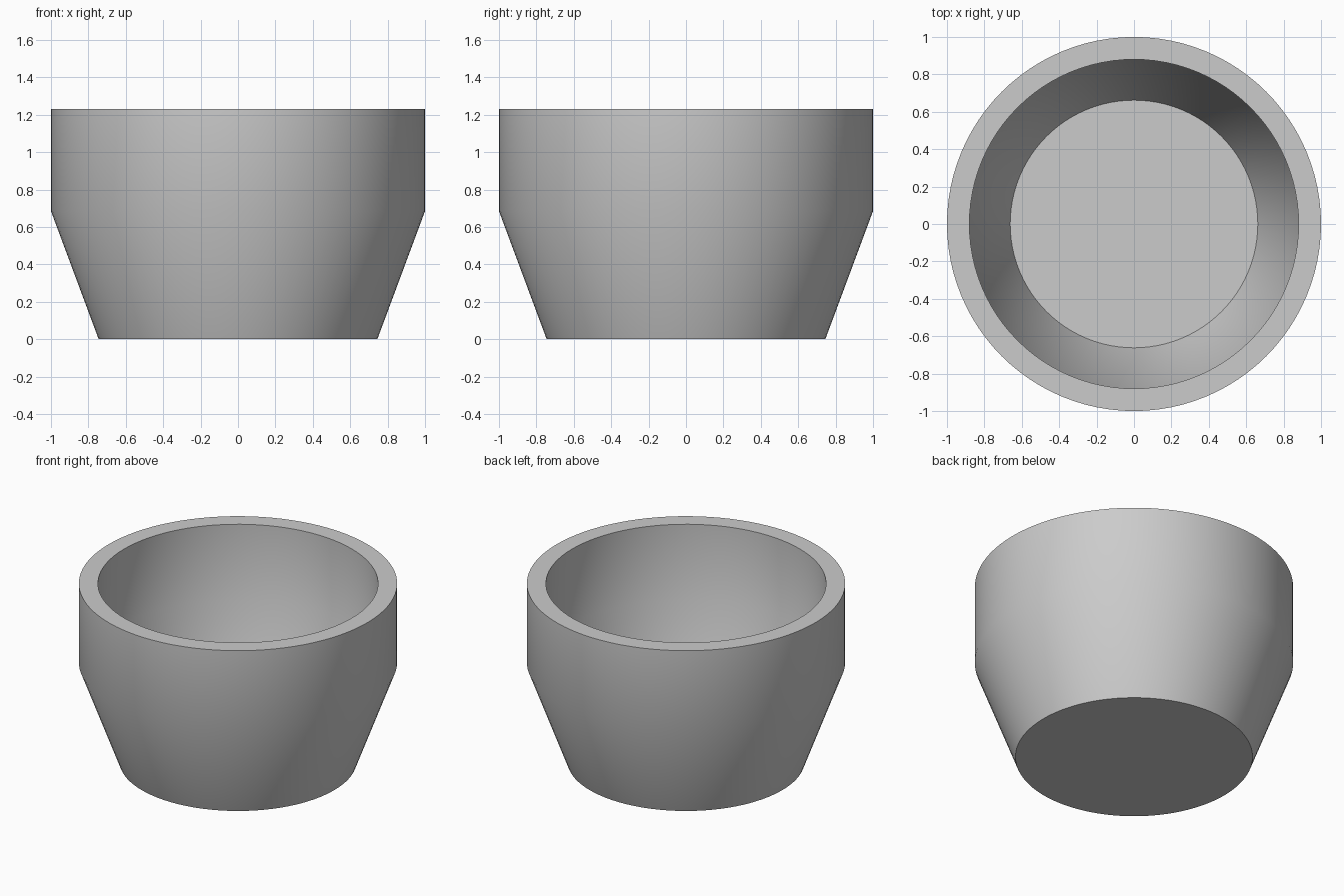
import bpy
import bmesh
import math

default = bpy.data.objects.get("Cube")
if default:
    bpy.data.objects.remove(default, do_unlink=True)

SEGMENTS = 96


def make_material(name, color):
    mat = bpy.data.materials.new(name)
    mat.use_nodes = True
    mat.diffuse_color = color
    mat.node_tree.nodes["Principled BSDF"].inputs["Base Color"].default_value = color
    return mat


def lathe(name, profile, mat):
    """Spin an (r, z) profile that starts and ends on the z axis."""
    bm = bmesh.new()
    verts = [bm.verts.new((r, 0, z)) for r, z in profile]
    edges = [bm.edges.new(pair) for pair in zip(verts, verts[1:])]
    bmesh.ops.spin(bm, geom=verts + edges, cent=(0, 0, 0), axis=(0, 0, 1),
                   angle=math.tau, steps=SEGMENTS, use_duplicate=False)
    bmesh.ops.remove_doubles(bm, verts=bm.verts, dist=0.0001)
    bmesh.ops.recalc_face_normals(bm, faces=bm.faces)
    mesh = bpy.data.meshes.new(name)
    bm.to_mesh(mesh)
    bm.free()
    mesh.materials.append(mat)
    obj = bpy.data.objects.new(name, mesh)
    bpy.context.collection.objects.link(obj)
    return obj


# Thick-walled bowl: flat base, flared side, straight collar, hollow inside
outer = [(0, 0), (0.745, 0), (1, 0.685), (1, 1.23)]
inner = [(0.88, 1.23), (0.88, 0.71), (0.662, 0.12), (0, 0.12)]
bowl = lathe("bowl", outer + inner, make_material("grey", (0.6, 0.6, 0.6, 1)))

# Smooth walls, sharp rim and base
bpy.ops.object.select_all(action='DESELECT')
bowl.select_set(True)
bpy.context.view_layer.objects.active = bowl
bpy.ops.object.shade_smooth_by_angle(angle=math.radians(30))
